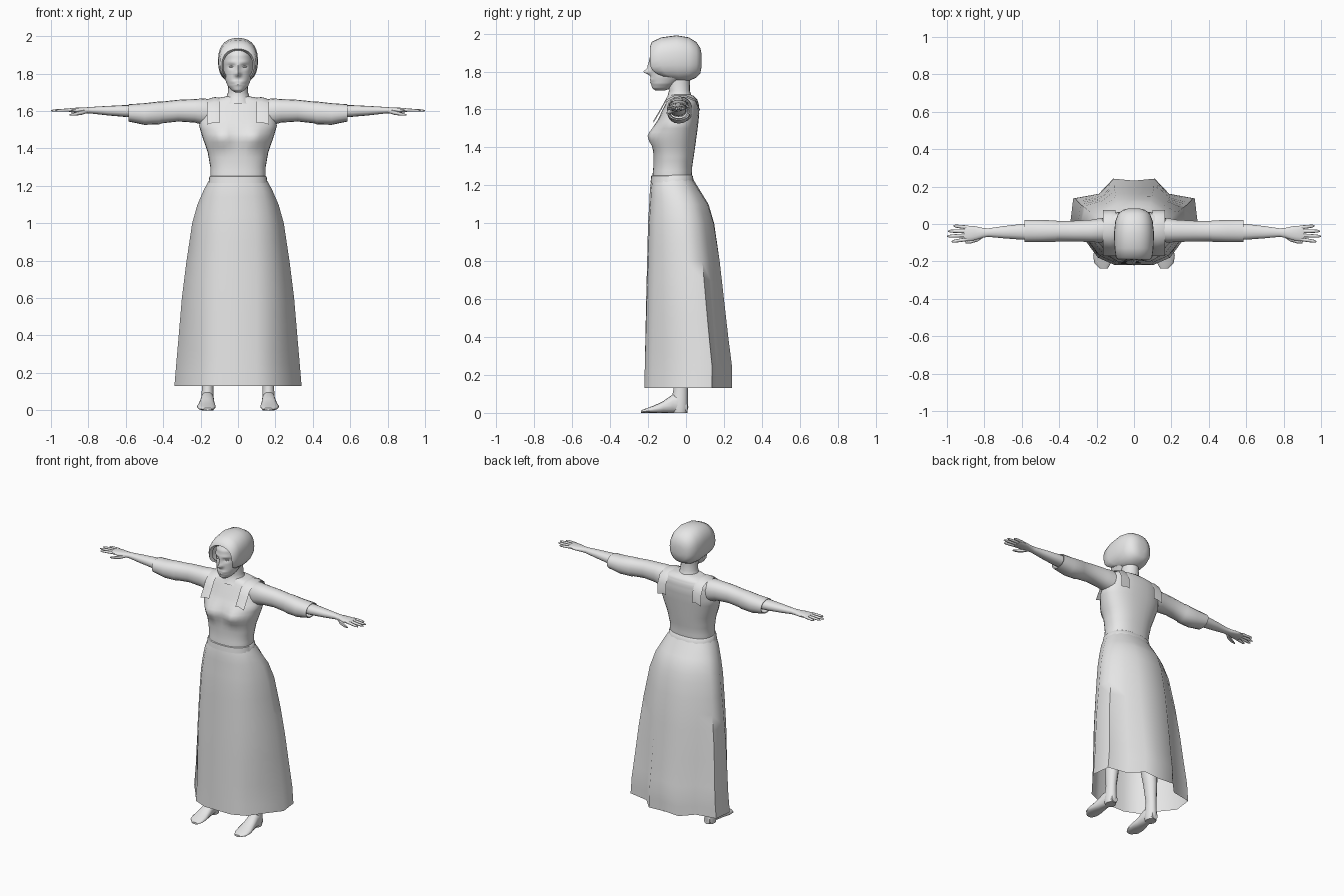
import bpy, bmesh, math
from mathutils import Vector

cube = bpy.data.objects.get("Cube")
if cube:
    bpy.data.objects.remove(cube, do_unlink=True)

grey = bpy.data.materials.new("plain grey")
grey.use_nodes = True
COL = (0.8, 0.8, 0.8, 1)
grey.diffuse_color = COL
grey.node_tree.nodes["Principled BSDF"].inputs["Base Color"].default_value = COL


def loft(name, rings, start=True, end=True, angle=50, closed=True):
    """Skin a list of equal-length point rings."""
    bm = bmesh.new()
    grid = [[bm.verts.new(p) for p in r] for r in rings]
    n = len(grid[0])
    for a, b in zip(grid, grid[1:]):
        for i in range(n if closed else n - 1):
            j = (i + 1) % n
            bm.faces.new((a[i], a[j], b[j], b[i]))
    if start:
        bm.faces.new(grid[0])
    if end:
        bm.faces.new(grid[-1])
    bmesh.ops.recalc_face_normals(bm, faces=bm.faces)
    me = bpy.data.meshes.new(name)
    bm.to_mesh(me)
    bm.free()
    me.materials.append(grey)
    ob = bpy.data.objects.new(name, me)
    bpy.context.collection.objects.link(ob)
    bpy.ops.object.select_all(action='DESELECT')
    ob.select_set(True)
    bpy.context.view_layer.objects.active = ob
    bpy.ops.object.shade_smooth_by_angle(angle=math.radians(angle))
    return ob


def unit(n, power=1.0):
    """Rounded unit outline; a power below 1 makes it boxier."""
    pts = []
    for i in range(n):
        a = 2 * math.pi * i / n
        s, c = math.sin(a), -math.cos(a)
        pts.append((math.copysign(abs(s) ** power, s), math.copysign(abs(c) ** power, c)))
    return pts


def finer(rows, k):
    """Insert k-1 blended rows between each pair of profile rows."""
    out = []
    for a, b in zip(rows, rows[1:]):
        for i in range(k):
            out.append(tuple(p + (q - p) * i / k for p, q in zip(a, b)))
    return out + [rows[-1]]


def flat_ring(z, hw, front, back, n=24, power=0.85, cx=0):
    """Horizontal ring given half width, front y and back y."""
    mid, half = (front + back) / 2, (back - front) / 2
    return [Vector((cx + u * hw, mid + v * half, z)) for u, v in unit(n, power)]


def limb_ring(x, y, z, ry, rz, n=14):
    return [Vector((x, y + u * ry, z + v * rz)) for u, v in unit(n, 0.9)]


def bump(p, x, z, wx, wz, depth):
    """Push a front-facing point outward, on both sides of the centre."""
    return depth * math.exp(-((abs(p.x) - x) / wx) ** 2 - ((p.z - z) / wz) ** 2)


# Bodice with bust
rows = [(1.235, .148, -.178, .03), (1.3, .148, -.172, .033), (1.38, .162, -.172, .045),
        (1.46, .19, -.17, .056), (1.52, .208, -.158, .064), (1.58, .2, -.132, .07),
        (1.63, .19, -.108, .067), (1.655, .165, -.095, .058), (1.672, .1, -.085, .04),
        (1.68, .05, -.08, .02)]
rings = [flat_ring(*r, n=32) for r in finer(rows, 3)]
for ring in rings:
    for p in ring:
        if p.y < -.07:
            p.y -= bump(p, .085, 1.46, .06, .055, .04)
loft("bodice", rings)

# Shoulder straps of the bodice
for s, side in ((1, "left"), (-1, "right")):
    path = [(-.172, 1.54), (-.136, 1.6), (-.11, 1.648), (-.06, 1.674),
            (0, 1.675), (.048, 1.655), (.074, 1.6), (.074, 1.53)]
    edge = [[Vector((s * x, y, z - drop)) for x, drop in ((.1, .004), (.125, 0), (.165, .012))]
            for y, z in path]
    loft(side + "_shoulder_strap", edge, False, False, closed=False)

# Waistband
loft("waistband", [flat_ring(*r, n=32) for r in
                   ((1.215, .158, -.187, .042), (1.25, .153, -.183, .036), (1.255, .145, -.17, .03))],
     False, False)

# Skirt: smooth at the waist, folding into pleats at the hem
half = [(0, -.215), (.1, -.215), (.19, -.175), (.245, -.1), (.335, .015),
        (.32, .14), (.185, .165), (.11, .245), (0, .235)]
hem = half + [(-x, y) for x, y in half[-2:0:-1]]
HEM_W, HEM_F, HEM_B = .335, -.215, .24
# z, half width, front, back, amount of folding
levels = [(1.235, .152, -.182, .036, 0), (1.18, .182, -.19, .07, .1), (1.1, .217, -.194, .12, .3),
          (1, .245, -.2, .15, .45), (.8, .275, -.205, .18, .6), (.6, .3, -.21, .2, .75),
          (.4, .317, -.214, .22, .9), (.25, .33, -.217, .237, 1), (.13, .34, -.22, .237, 1)]
rings = []
for z, hw, f, b, fold in finer(levels, 2):
    ring = []
    for (u, v), (hx, hy) in zip(unit(16, .85), hem):
        smooth = Vector((u * hw, (f + b) / 2 + v * (b - f) / 2, z))
        pleat = Vector((hx / HEM_W * hw, f + (hy - HEM_F) / (HEM_B - HEM_F) * (b - f), z))
        ring.append(smooth.lerp(pleat, fold))
    rings.append(ring)
loft("skirt", rings, False, False, angle=60)

# Neck
loft("neck", [flat_ring(*r, n=20, power=1) for r in
              ((1.64, .085, -.115, .05), (1.67, .063, -.097, .03), (1.7, .054, -.09, .02),
               (1.74, .052, -.1, .02), (1.79, .05, -.1, .02))])

# Head with sculpted face
rows = [(1.7, .016, -.162, -.11), (1.712, .036, -.178, -.08), (1.735, .055, -.184, -.05),
        (1.77, .07, -.187, 0), (1.81, .078, -.188, .04), (1.86, .082, -.192, .055),
        (1.9, .08, -.188, .05), (1.94, .065, -.165, .03), (1.965, .03, -.11, 0)]
rings = [flat_ring(*r, n=48, power=.95) for r in finer(rows, 5)]
for ring in rings:
    for p in ring:
        if p.y < -.09:
            p.y -= bump(p, 0, 1.798, .013, .013, .034)      # nose tip
            p.y -= bump(p, 0, 1.825, .009, .025, .014)      # nose bridge
            p.y += bump(p, .034, 1.838, .018, .011, .014)   # eye sockets
            p.y -= bump(p, .02, 1.757, .022, .006, .006)    # upper lip
            p.y -= bump(p, 0, 1.743, .022, .005, .006)      # lower lip
            p.y -= bump(p, .034, 1.862, .025, .007, .004)   # brows
loft("head", rings)

# Eyes
for s, side in ((1, "left"), (-1, "right")):
    eye = []
    for t in range(7):
        a = math.pi * (t + .2) / 6.4
        eye.append([Vector((s * .034 + .013 * -math.cos(a), -.168 + v * .009 * math.sin(a),
                            1.837 + u * .006 * math.sin(a))) for u, v in unit(10)])
    loft(side + "_eye", eye)

# Bonnet, with the front edge swept back under the jaw
rows = [(-.165, .078, 1.765, 1.92), (-.19, .086, 1.758, 1.932), (-.18, .097, 1.75, 1.957),
        (-.13, .104, 1.747, 1.98), (-.05, .107, 1.745, 1.991), (.015, .1, 1.75, 1.98),
        (.055, .085, 1.768, 1.955), (.075, .06, 1.79, 1.925), (.083, .03, 1.83, 1.89)]
rings = []
for y, hw, zb, zt in rows:
    ring = []
    for u, v in unit(28, .85):
        low = ((1 - v) / 2) ** 8
        ring.append(Vector((u * hw, y + max(0, -.02 - y) * low, (zb + zt) / 2 + v * (zt - zb) / 2)))
    rings.append(ring)
loft("bonnet", rings, False, True)

for s, side in ((1, "left"), (-1, "right")):
    # Sleeve, hollow at the cuff
    rows = [(.13, -.03, 1.59, .06, .066), (.18, -.034, 1.596, .066, .072), (.23, -.037, 1.601, .06, .063),
            (.32, -.038, 1.602, .056, .058), (.41, -.038, 1.592, .055, .058),
            (.42, -.038, 1.59, .058, .061), (.5, -.038, 1.584, .06, .058), (.585, -.038, 1.59, .06, .046),
            (.583, -.038, 1.59, .054, .04), (.5, -.038, 1.59, .045, .036)]
    loft(side + "_sleeve", [limb_ring(s * r[0], *r[1:], n=18) for r in rows], True, False)

    # Forearm and palm
    rows = [(.48, -.04, 1.597, .044, .036), (.6, -.042, 1.6, .043, .032), (.7, -.044, 1.602, .033, .025),
            (.78, -.046, 1.604, .023, .018), (.81, -.047, 1.604, .027, .016),
            (.85, -.049, 1.604, .038, .014), (.89, -.05, 1.605, .042, .012), (.91, -.05, 1.605, .038, .007)]
    loft(side + "_forearm_and_palm", [limb_ring(s * r[0], *r[1:]) for r in rows])

    # Fingers
    for k, (tip, spread) in enumerate(((.975, -.094), (1.0, -.066), (.995, -.038), (.965, -.01))):
        base = -.081 + k * .021
        rings = []
        for t, w in ((0, .01), (.5, .0095), (.85, .008), (1, .003)):
            rings.append(limb_ring(s * (.89 + (tip - .89) * t), base + (spread - base) * t,
                                   1.606 - .004 * t, w, w * .8, 8))
        loft(f"{side}_finger_{k + 1}", rings)

    # Thumb
    rows = [(.805, -.06, 1.6, .012, .011), (.835, -.08, 1.592, .013, .012),
            (.87, -.093, 1.584, .01, .009), (.9, -.099, 1.579, .004, .004)]
    loft(side + "_thumb", [limb_ring(s * r[0], *r[1:], n=8) for r in rows])

    # Leg
    rows = [(.7, .075, -.12, .03, .12), (.4, .055, -.09, .035, .14), (.25, .04, -.075, .02, .155),
            (.13, .031, -.065, .01, .162), (.08, .033, -.075, .01, .163), (.03, .036, -.08, .012, .163),
            (0, .032, -.07, .005, .163)]
    loft(side + "_leg", [flat_ring(*r[:4], n=14, power=1, cx=s * r[4]) for r in rows])

    # Foot: y, centre x, half width, height
    rows = [(.008, .163, .022, .05), (-.03, .163, .033, .1), (-.07, .164, .036, .097),
            (-.12, .167, .042, .062), (-.17, .169, .05, .038), (-.21, .168, .045, .024), (-.238, .162, .022, .013)]
    loft(side + "_foot", [[Vector((s * (cx + u * hw), y, h / 2 * (1 + v))) for u, v in unit(14, .85)]
                          for y, cx, hw, h in rows])
